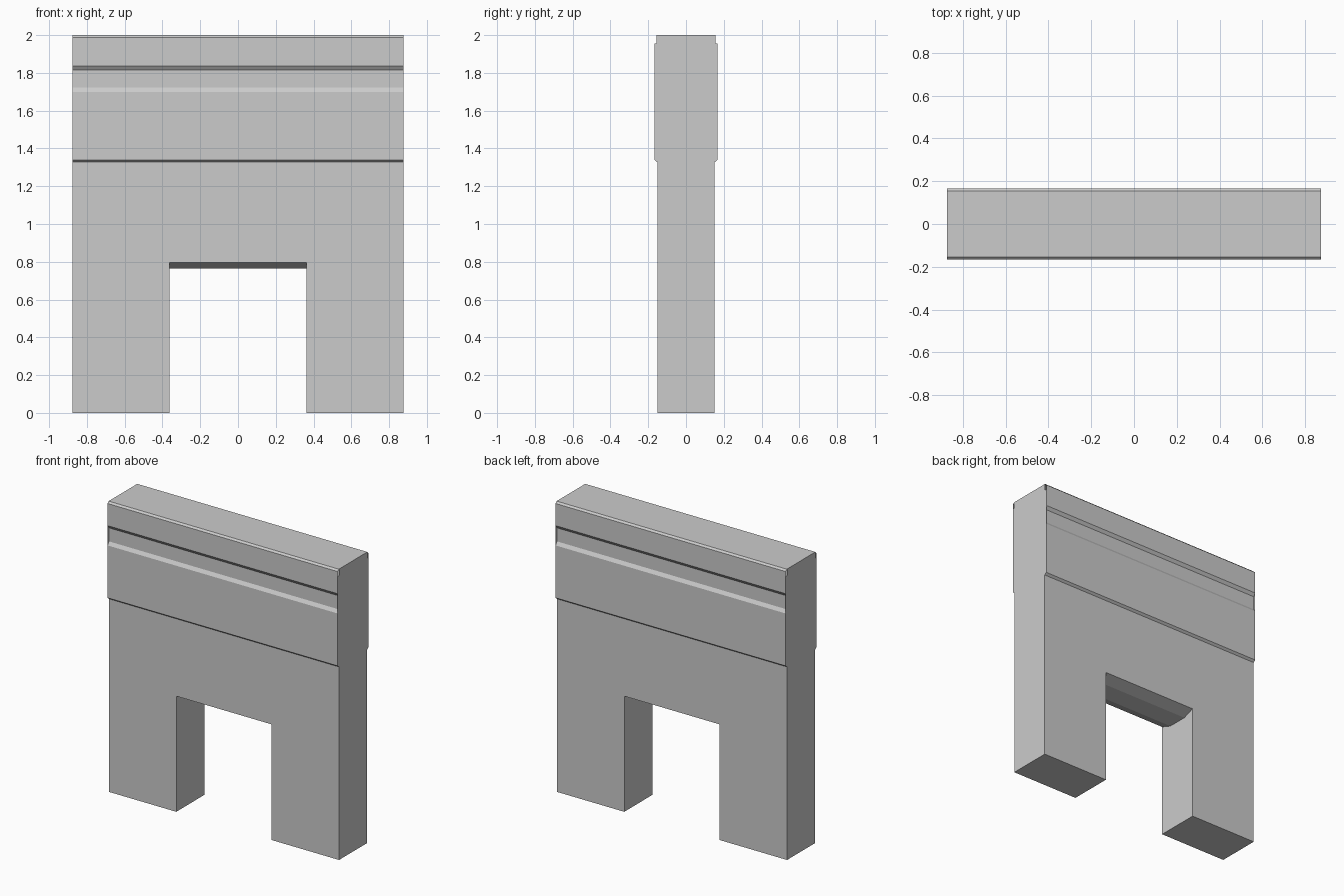
import bpy, bmesh

if "Cube" in bpy.data.objects:
    bpy.data.objects.remove(bpy.data.objects["Cube"])

W = 0.875    # half width
D = 0.152    # half depth of the wall
P = 0.167    # half depth of the raised upper band
O = 0.363    # half width of the opening
ZL = 0.795   # lintel height at the wall faces


def mirror_back(half):
    """Front half profile (going up) followed by its mirrored back half."""
    return half + [(-y, z) for y, z in reversed(half)]


def make(name, strips=(), caps=()):
    """Strips: (profile, x0, x1) swept along x. Caps: (profile, x, facing)."""
    bm = bmesh.new()
    for prof, x0, x1 in strips:
        for (ya, za), (yb, zb) in zip(prof, prof[1:]):
            bm.faces.new([bm.verts.new(c) for c in (
                (x0, ya, za), (x1, ya, za), (x1, yb, zb), (x0, yb, zb))])
    for prof, x, facing in caps:
        loop = prof if facing < 0 else prof[::-1]
        bm.faces.new([bm.verts.new((x, y, z)) for y, z in loop])
    bmesh.ops.remove_doubles(bm, verts=bm.verts, dist=1e-5)
    mesh = bpy.data.meshes.new(name)
    bm.to_mesh(mesh)
    bm.free()
    ob = bpy.data.objects.new(name, mesh)
    bpy.context.collection.objects.link(ob)
    return ob


# Upper wall with raised band, shallow groove and chamfered top edge
wall = mirror_back([(-D, ZL), (-D, 1.327), (-P, 1.34), (-P, 1.70), (-D, 1.722),
                    (-D, 1.815), (-P, 1.836), (-P, 1.988), (-0.155, 2.0)])
make("upper_wall", [(wall, -W, W)])

# Flat end walls, covering the groove ends and notched at the top corners
end = mirror_back([(-D, 0), (-D, 1.327), (-P, 1.34), (-P, 1.955),
                   (-0.155, 1.955), (-0.155, 2.0)])
make("end_walls", caps=[(end, -W, -1), (end, W, 1)])

# Legs, with inner faces that follow the lintel outline
leg = [(D, ZL), (D, 0), (-D, 0), (-D, ZL)]
inner = mirror_back([(-D, 0), (-D, ZL), (-0.07, 0.765)])
make("left_leg", [(leg, -W, -O)], [(inner, -O, 1)])
make("right_leg", [(leg, O, W)], [(inner, O, -1)])

# Bevelled underside of the opening
make("lintel_underside",
     [([(D, ZL), (0.07, 0.765), (-0.07, 0.765), (-D, ZL)], -O, O)])
